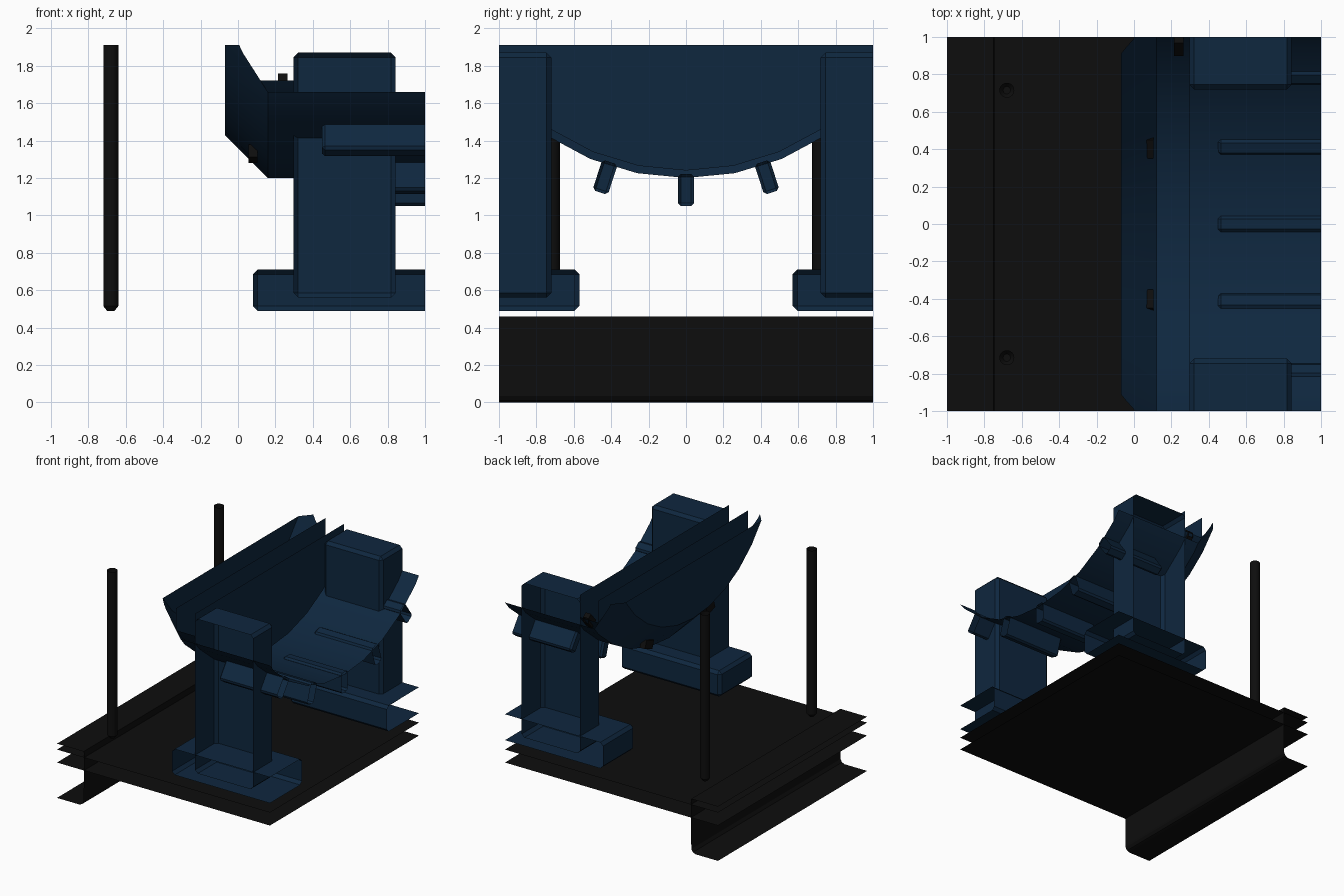
import bpy, bmesh, math
from mathutils import Matrix, Vector

if "Cube" in bpy.data.objects:
    bpy.data.objects.remove(bpy.data.objects["Cube"])

TOP = 1.91            # height where the model is cut off
AXIS_Z = 2.536        # centre line of the big drum


def material(name, rgb):
    m = bpy.data.materials.new(name)
    m.diffuse_color = (*rgb, 1)
    m.use_nodes = True
    m.node_tree.nodes["Principled BSDF"].inputs["Base Color"].default_value = m.diffuse_color
    return m


blue = material("dark blue paint", (0.0045, 0.02, 0.049))
black = material("black metal", (0.004, 0.004, 0.004))


def finish(name, bm, mat, smooth=False):
    """Cut the part open at the model bounds and make an object of it."""
    for co, no in (((1, 0, 0), (1, 0, 0)), ((-1, 0, 0), (-1, 0, 0)),
                   ((0, 1, 0), (0, 1, 0)), ((0, -1, 0), (0, -1, 0)),
                   ((0, 0, TOP), (0, 0, 1))):
        bmesh.ops.bisect_plane(bm, geom=bm.verts[:] + bm.edges[:] + bm.faces[:],
                               dist=1e-5, plane_co=co, plane_no=no, clear_outer=True)
    me = bpy.data.meshes.new(name)
    bm.to_mesh(me)
    bm.free()
    me.materials.append(mat)
    ob = bpy.data.objects.new(name, me)
    bpy.context.collection.objects.link(ob)
    if smooth:
        bpy.ops.object.select_all(action='DESELECT')
        ob.select_set(True)
        bpy.context.view_layer.objects.active = ob
        bpy.ops.object.shade_smooth_by_angle(angle=math.radians(30))
    return ob


def box(name, lo, hi, mat, bevel=0.0, turn=None):
    lo, hi = Vector(lo), Vector(hi)
    bm = bmesh.new()
    bmesh.ops.create_cube(bm, size=1)
    bmesh.ops.scale(bm, vec=hi - lo, verts=bm.verts)
    bmesh.ops.translate(bm, vec=(lo + hi) / 2, verts=bm.verts)
    if bevel:
        bmesh.ops.bevel(bm, geom=bm.edges[:], offset=bevel, segments=1,
                        profile=0.5, affect='EDGES')
    if turn:
        bmesh.ops.transform(bm, matrix=turn, verts=bm.verts)
    return finish(name, bm, mat)


def revolve(name, profile, mat, centre, along_x=True, steps=32):
    """Spin (distance along axis, radius) points round the x or z axis."""
    bm = bmesh.new()
    pts = [(d, 0, -r) if along_x else (r, 0, d) for d, r in profile]
    vs = [bm.verts.new(p) for p in pts]
    es = [bm.edges.new(p) for p in zip(vs, vs[1:])]
    bmesh.ops.spin(bm, geom=vs + es, cent=(0, 0, 0), angle=2 * math.pi, steps=steps,
                   axis=(1, 0, 0) if along_x else (0, 0, 1))
    bmesh.ops.remove_doubles(bm, verts=bm.verts, dist=1e-4)
    bmesh.ops.recalc_face_normals(bm, faces=bm.faces)
    bmesh.ops.translate(bm, vec=centre, verts=bm.verts)
    return finish(name, bm, mat, True)


def sheet(name, profile, mat):
    """Extrude an open (x, z) line along y."""
    bm = bmesh.new()
    rows = [[bm.verts.new((x, y, z)) for x, z in profile] for y in (-1, 1)]
    for i in range(len(profile) - 1):
        bm.faces.new((rows[0][i], rows[0][i + 1], rows[1][i + 1], rows[1][i]))
    return finish(name, bm, mat, True)


def about_drum(angle):
    c = Matrix.Translation((0, 0, AXIS_Z))
    return c @ Matrix.Rotation(math.radians(angle), 4, 'X') @ c.inverted()


# Base: deck slab and edge channel
sheet("deck_top", [(-1, 0.41), (1, 0.41)], black)
sheet("deck_underside", [(1, 0.30), (-1, 0.30)], black)
sheet("edge_channel", [(-1, 0), (-0.79, 0), (-0.765, 0.01), (-0.75, 0.035),
                       (-0.745, 0.43), (-0.75, 0.46), (-1, 0.46)], black)

# Drum: tapered end with closed face, open shell, inner disc
revolve("drum_shell", [(-0.07, 0), (-0.07, 1.106), (0.16, 1.336), (1.2, 1.336)],
        blue, (0, 0, AXIS_Z))
revolve("drum_inner_disc", [(0.12, 0), (0.12, 1.296), (0.297, 1.296), (0.297, 0)],
        blue, (0, 0, AXIS_Z))

# Ribs around the drum
for i in range(-2, 3):
    box(f"drum_rib_{i + 3}", (0.45, -0.043, AXIS_Z - 1.486),
        (1.3, 0.043, AXIS_Z - 1.315), blue, 0.015, about_drum(18 * i))

# Small black blocks on the drum end
for i, (x, angle) in enumerate(((0.08, 18.8), (0.08, -18.8), (0.24, 48.8))):
    box(f"drum_block_{i + 1}", (x - 0.025, -0.053, AXIS_Z - 1.31),
        (x + 0.025, 0.053, AXIS_Z - 1.24), black, 0, about_drum(angle))

# Supports and rods on both sides
for side, s in (("front", -1), ("back", 1)):
    def y_range(a, b):
        return sorted((s * a, s * b))
    y0, y1 = y_range(0.57, 1.5)
    box(f"{side}_foot", (0.08, y0, 0.49), (1.5, y1, 0.71), blue, 0.025)
    y0, y1 = y_range(0.72, 1.5)
    box(f"{side}_pillar", (0.297, y0, 0.56), (0.843, y1, 1.87), blue, 0.025)
    revolve(f"{side}_rod", [(0.49, 0), (0.49, 0.02), (0.515, 0.04), (2.1, 0.04)],
            black, (-0.68, s * 0.715, 0), False, 16)
